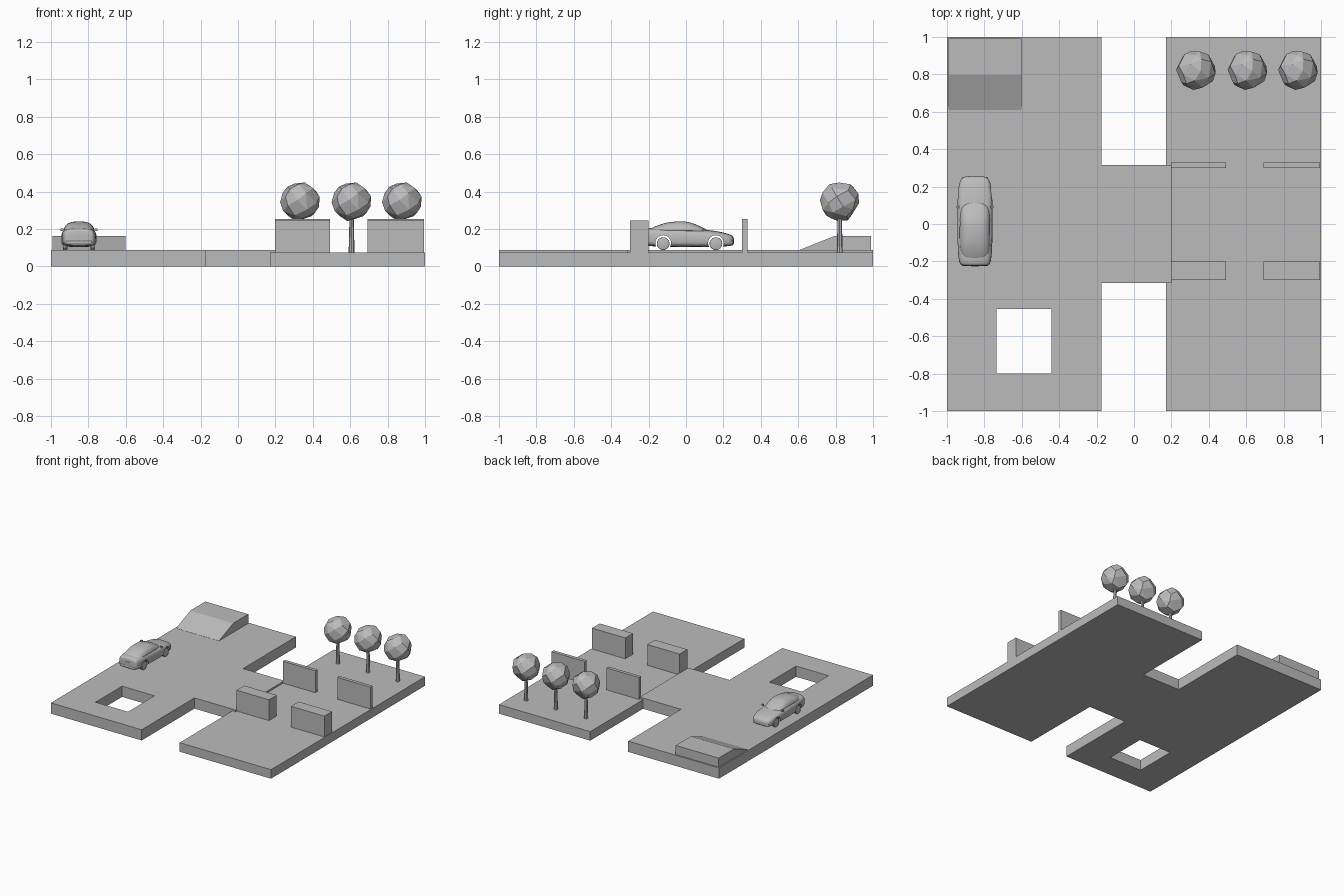
import bpy, bmesh, math, random
from mathutils import Vector, Matrix

cube = bpy.data.objects.get("Cube")
if cube:
    bpy.data.objects.remove(cube, do_unlink=True)

grey = bpy.data.materials.new("plain grey")
grey.use_nodes = True
grey.diffuse_color = (0.5, 0.5, 0.5, 1)
grey.node_tree.nodes["Principled BSDF"].inputs["Base Color"].default_value = (0.5, 0.5, 0.5, 1)


def add(name, bm, smooth=False):
    bmesh.ops.recalc_face_normals(bm, faces=bm.faces)
    me = bpy.data.meshes.new(name)
    bm.to_mesh(me)
    bm.free()
    me.materials.append(grey)
    for p in me.polygons:
        p.use_smooth = smooth
    ob = bpy.data.objects.new(name, me)
    bpy.context.collection.objects.link(ob)
    return ob


def bake(ob):
    dg = bpy.context.evaluated_depsgraph_get()
    me = bpy.data.meshes.new_from_object(ob.evaluated_get(dg))
    ob.modifiers.clear()
    ob.data = me


def smooth_edges(ob, angle):
    bpy.ops.object.select_all(action='DESELECT')
    ob.select_set(True)
    bpy.context.view_layer.objects.active = ob
    bpy.ops.object.shade_smooth_by_angle(angle=math.radians(angle))


def box(name, x0, x1, y0, y1, z0, z1):
    bm = bmesh.new()
    m = Matrix.Translation(((x0 + x1) / 2, (y0 + y1) / 2, (z0 + z1) / 2))
    bmesh.ops.create_cube(bm, size=1, matrix=m @ Matrix.Diagonal((x1 - x0, y1 - y0, z1 - z0, 1)))
    return add(name, bm)


def prism(name, pts, offset):
    """Extrude a flat outline along an offset."""
    bm = bmesh.new()
    f = bm.faces.new([bm.verts.new(p) for p in pts])
    r = bmesh.ops.extrude_face_region(bm, geom=[f])
    bmesh.ops.translate(bm, vec=offset, verts=[v for v in r["geom"] if isinstance(v, bmesh.types.BMVert)])
    if f.is_valid and len(f.link_faces if hasattr(f, "link_faces") else []) > 0:
        bm.faces.remove(f)
    return add(name, bm)


def cylinder(name, x, y, z, r1, r2, depth, sides, along_x=False):
    bm = bmesh.new()
    m = Matrix.Translation((x, y, z))
    if along_x:
        m = m @ Matrix.Rotation(math.pi / 2, 4, 'Y')
    bmesh.ops.create_cone(bm, cap_ends=True, segments=sides, radius1=r1, radius2=r2, depth=depth, matrix=m)
    return add(name, bm)


def cut(ob, cutter):
    cutter.hide_render = True
    mod = ob.modifiers.new("cut", 'BOOLEAN')
    mod.operation = 'DIFFERENCE'
    mod.object = cutter
    bake(ob)
    bpy.data.objects.remove(cutter, do_unlink=True)


# Paved slab with a bridge reaching toward the garden, and a square pit
outline = [(-1, -1), (-0.175, -1), (-0.175, -0.315), (0.2, -0.315),
           (0.2, 0.315), (-0.175, 0.315), (-0.175, 1), (-1, 1)]
paved = prism("paved_slab", [(x, y, 0) for x, y in outline], (0, 0, 0.088))
cut(paved, box("pit_cutter", -0.735, -0.44, -0.8, -0.455, -0.1, 0.2))

# Garden slab, slightly lower
box("garden_slab", 0.17, 1, -1, 1, 0, 0.074)

# Ramp leading up to a raised platform
prism("ramp", [(-0.99, 0.61, 0.085), (-0.99, 0.61, 0.089), (-0.99, 0.795, 0.163),
               (-0.99, 0.99, 0.163), (-0.99, 0.99, 0.085)], (0.39, 0, 0))

# Two thick blocks and two thin panels
for side, x0, x1 in (("right", 0.198, 0.492), ("left", 0.692, 0.994)):
    box(side + "_block", x0, x1, -0.3, -0.2, 0.07, 0.245)
    box(side + "_panel", x0, x1, 0.3, 0.328, 0.07, 0.254)

# Faceted trees
random.seed(4)
for i, x in enumerate((0.332, 0.607, 0.877)):
    cylinder("tree_trunk_%d" % (i + 1), x, 0.822, 0.17, 0.016, 0.011, 0.2, 8)
bm = bmesh.new()
count = 34
for k in range(count):
    z = 1 - 2 * (k + 0.5) / count
    a = k * math.pi * (3 - math.sqrt(5)) + random.uniform(-0.25, 0.25)
    r = math.sqrt(1 - z * z)
    bm.verts.new(Vector((r * math.cos(a), r * math.sin(a), z + random.uniform(-0.06, 0.06))) * 0.107)
bmesh.ops.convex_hull(bm, input=bm.verts)
bmesh.ops.dissolve_limit(bm, angle_limit=math.radians(12), verts=bm.verts, edges=bm.edges)
crown = add("tree_crown_1", bm)
crown.location = (0.332, 0.822, 0.35)
for i, x in enumerate((0.607, 0.877)):
    c = crown.copy()
    c.name = "tree_crown_%d" % (i + 2)
    c.location.x = x
    bpy.context.collection.objects.link(c)

# Car, lofted from mirrored half sections
CX = -0.85


def loft(name, stations, section):
    bm = bmesh.new()
    rings = []
    for y, w, low, high in stations:
        half = [(u * w, low + v * (high - low)) for u, v in section]
        full = half + [(-x, z) for x, z in reversed(half[1:-1])]
        rings.append([bm.verts.new((CX + x, y, z)) for x, z in full])
    n = len(rings[0])
    for a, b in zip(rings, rings[1:]):
        for i in range(n):
            j = (i + 1) % n
            bm.faces.new((a[i], a[j], b[j], b[i]))
    bm.faces.new(rings[0])
    bm.faces.new(rings[-1])
    ob = add(name, bm, True)
    ob.modifiers.new("rounding", 'SUBSURF').levels = 2
    bake(ob)
    return ob


body = loft("car_body", [
    (-0.224, 0.07, 0.118, 0.19), (-0.216, 0.083, 0.11, 0.202),
    (-0.15, 0.093, 0.106, 0.206), (-0.02, 0.095, 0.104, 0.2),
    (0.1, 0.095, 0.104, 0.195), (0.17, 0.092, 0.106, 0.186),
    (0.235, 0.082, 0.108, 0.172), (0.258, 0.058, 0.114, 0.156)],
    [(0, 0), (0.9, 0), (1, 0.25), (1, 0.7), (0.88, 0.98), (0, 1.05)])
cabin = loft("car_cabin", [
    (-0.2, 0.066, 0.185, 0.2), (-0.13, 0.08, 0.185, 0.229),
    (-0.08, 0.082, 0.185, 0.24), (-0.01, 0.082, 0.185, 0.243),
    (0.035, 0.08, 0.185, 0.235), (0.125, 0.068, 0.18, 0.192)],
    [(0, 0), (1, 0), (1.02, 0.25), (0.78, 0.92), (0, 1.02)])
smooth_edges(cabin, 40)

# Open wheel arches and wheels
for end, y in (("rear", -0.122), ("front", 0.16)):
    cut(body, cylinder("arch_cutter", CX, y, 0.125, 0.042, 0.042, 0.4, 32, True))
    for side, s in (("right", -1), ("left", 1)):
        wheel = cylinder(end + "_" + side + "_wheel", CX + s * 0.074, y, 0.122, 0.034, 0.034, 0.024, 24, True)
        bev = wheel.modifiers.new("soft", 'BEVEL')
        bev.width = 0.004
        bev.segments = 2
        bake(wheel)
        smooth_edges(wheel, 40)
smooth_edges(body, 40)

# Mirrors, bumpers and number plate panel
for side, s in (("right", -1), ("left", 1)):
    x = CX + s * 0.09
    box(side + "_mirror", x - 0.008, x + 0.008, 0.085, 0.097, 0.19, 0.202)
for name, y0, y1 in (("rear_bumper", -0.225, -0.2), ("front_bumper", 0.225, 0.252)):
    bumper = box(name, CX - 0.07, CX + 0.07, y0, y1, 0.118, 0.138)
    bev = bumper.modifiers.new("soft", 'BEVEL')
    bev.width = 0.008
    bev.segments = 3
    bake(bumper)
    smooth_edges(bumper, 40)
box("rear_panel", CX - 0.022, CX + 0.022, -0.226, -0.218, 0.155, 0.17)
